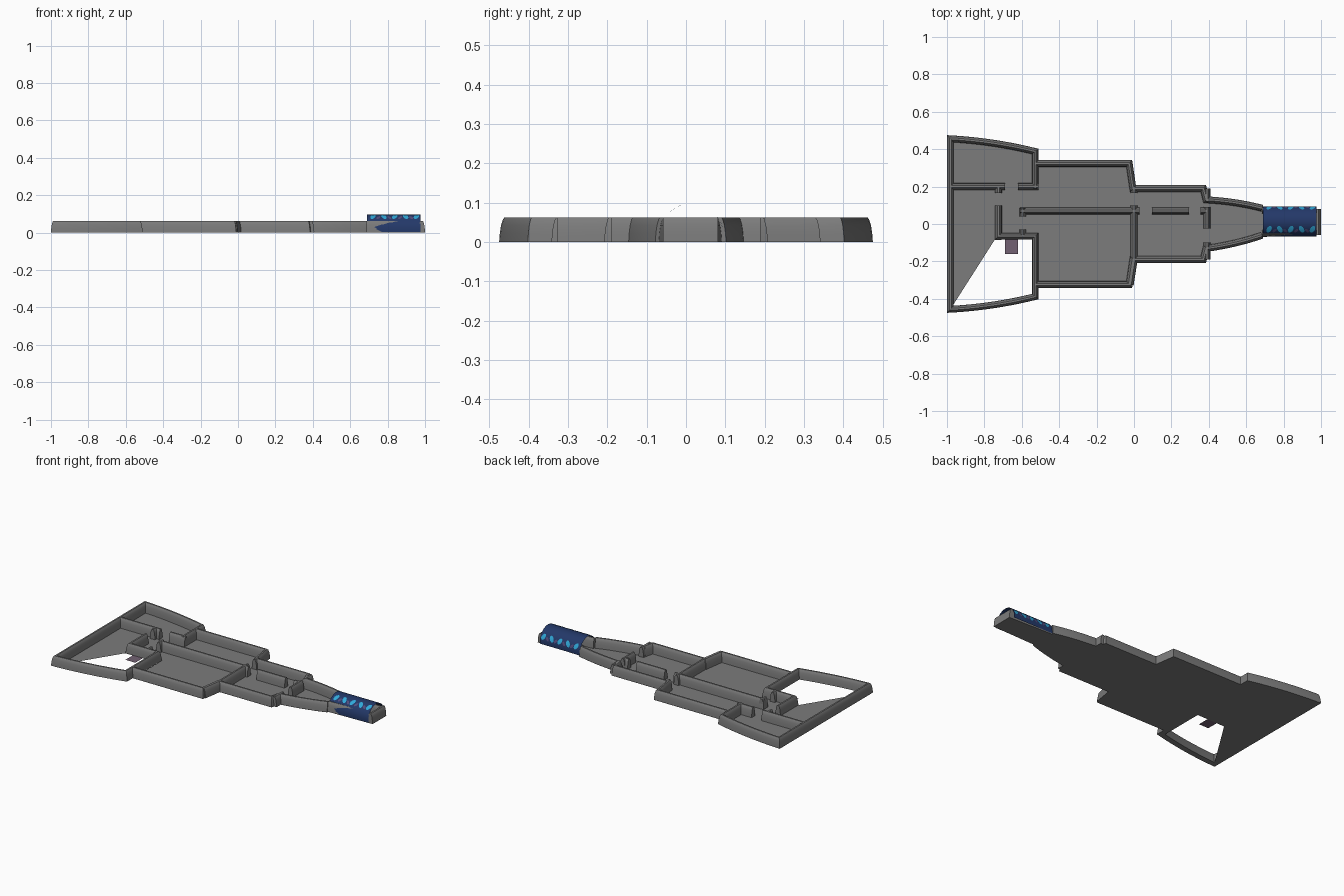
import bpy, bmesh, math
from mathutils import Vector

if "Cube" in bpy.data.objects:
    bpy.data.objects.remove(bpy.data.objects["Cube"])


def material(name, rgb):
    m = bpy.data.materials.new(name)
    m.diffuse_color = (*rgb, 1)
    m.use_nodes = True
    m.node_tree.nodes["Principled BSDF"].inputs["Base Color"].default_value = m.diffuse_color
    return m


GREY = material("hull grey", (0.2, 0.2, 0.2))
NAVY = material("navy blue", (0.017, 0.04, 0.14))
CYAN = material("bright cyan", (0.03, 0.4, 0.7))
PURPLE = material("dusty purple", (0.17, 0.12, 0.17))
VIOLET = material("dull violet", (0.09, 0.07, 0.2))


def finish(name, bm, mat, smooth=True, recalc=True):
    if recalc:
        bmesh.ops.recalc_face_normals(bm, faces=bm.faces[:])
    me = bpy.data.meshes.new(name)
    bm.to_mesh(me)
    bm.free()
    me.materials.append(mat)
    if smooth:
        me.polygons.foreach_set("use_smooth", [True] * len(me.polygons))
        me.set_sharp_from_angle(angle=math.radians(35))
    ob = bpy.data.objects.new(name, me)
    bpy.context.collection.objects.link(ob)
    return ob


# rounded, tapering wall section: (half width, height)
HALF = [(0.018, 0.0008), (0.0165, 0.022), (0.0135, 0.043), (0.009, 0.058), (0.005, 0.063)]
SECTION = HALF + [(-w, z) for w, z in reversed(HALF)]


def sweep(bm, pts, shift=0.0):
    """Sweep the wall section along a plan path with mitred corners."""
    pts = [Vector(p) for p in pts]
    rings = []
    for i, p in enumerate(pts):
        dirs = []
        if i > 0:
            dirs.append((p - pts[i - 1]).normalized())
        if i < len(pts) - 1:
            dirs.append((pts[i + 1] - p).normalized())
        normals = [Vector((-d.y, d.x)) for d in dirs]
        n = sum(normals, Vector((0, 0))).normalized()
        n /= max(n.dot(normals[0]), 0.4)
        ring = []
        for w, z in SECTION:
            q = p + n * (w + shift)
            ring.append(bm.verts.new((q.x, q.y, z)))
        rings.append(ring)
    k = len(SECTION)
    for a, b in zip(rings, rings[1:]):
        for j in range(k):
            bm.faces.new((a[j], a[(j + 1) % k], b[(j + 1) % k], b[j]))
    bm.faces.new(rings[0])
    bm.faces.new(rings[-1])


def curve(a, c, b, n=10):
    a, b, c = Vector(a), Vector(b), Vector(c)
    return [tuple(a * (1 - t) ** 2 + c * 2 * t * (1 - t) + b * t * t)
            for t in [i / n for i in range(n + 1)]]


def side(s):
    """Outer edge of one half of the plan, s = 1 or -1."""
    wing = curve((-1, 0.475), (-0.75, 0.463), (-0.51, 0.402))
    nose = curve((0.40, 0.147), (0.55, 0.132), (0.69, 0.09))
    pts = [(-1, 0)] + wing + [(-0.51, 0.342), (-0.01, 0.342), (0.01, 0.208),
                              (0.385, 0.208)] + nose
    pts = [(x, s * y + (0.012 * (x - 0.4) / 0.29 if x > 0.4 else 0)) for x, y in pts]
    return pts


# outer hull walls
bm = bmesh.new()
for s in (1, -1):
    sweep(bm, side(s), -0.018 * s)
finish("outer_walls", bm, GREY)

# narrow tip: side walls under the canopy and the end wall
bm = bmesh.new()
for s in (1, -1):
    sweep(bm, [(0.685, 0.011 + s * 0.062), (0.985, 0.011 + s * 0.052)])
sweep(bm, [(0.982, -0.059), (0.982, 0.081)])
finish("tip_walls", bm, GREY)

# inner partition walls
bm = bmesh.new()
PARTITIONS = [
    [(-0.985, 0.2), (-0.69, 0.2)],
    [(-0.62, 0.2), (-0.51, 0.2)],
    [(-0.528, 0.385), (-0.528, 0.19)],
    [(-0.725, 0.2), (-0.725, 0.165)],
    [(-0.725, 0.1), (-0.725, -0.065), (-0.528, -0.065), (-0.528, -0.385)],
    [(-0.595, 0.085), (-0.595, 0.04)],
    [(-0.595, -0.03), (-0.595, -0.06)],
    [(-0.61, 0.07), (0.03, 0.07)],
    [(0.095, 0.07), (0.295, 0.07)],
    [(0.355, 0.07), (0.39, 0.07)],
    [(0.0, 0.2), (0.0, 0.165)],
    [(0.0, 0.1), (0.0, -0.2), (-0.02, -0.325)],
    [(0.39, 0.19), (0.39, 0.12)],
    [(0.39, 0.09), (0.39, -0.025)],
    [(0.39, -0.1), (0.39, -0.19)],
]
for path in PARTITIONS:
    sweep(bm, path)
finish("partition_walls", bm, GREY)

# floor: one thin sheet, with the missing area in the front left wing
bm = bmesh.new()


def sheet(pts, z=0.0):
    f = bm.faces.new([bm.verts.new((x, y, z)) for x, y in pts])
    f.normal_update()
    if f.normal.z < 0:
        f.normal_flip()


top, low = side(1), side(-1)
sheet(top[1:12] + [(-0.51, -0.08), (-0.745, -0.085), (-0.965, -0.43), (-1, -0.474)])
sheet([(-0.51, 0.342), (-0.01, 0.342), (0.01, 0.208), (0.01, -0.208), (-0.01, -0.342), (-0.51, -0.342)])
sheet([(0.01, 0.208), (0.385, 0.208), (0.4, 0.147), (0.4, -0.147), (0.385, -0.208), (0.01, -0.208)])
sheet(top[-11:] + low[:-12:-1])
sheet([(0.69, 0.09), (1, 0.08), (1, -0.058), (0.69, -0.068)])
bmesh.ops.triangulate(bm, faces=bm.faces[:])
finish("floor", bm, GREY, smooth=False, recalc=False)

# loose floor plate at the edge of the opening
bm = bmesh.new()
sheet([(-0.69, -0.08), (-0.62, -0.08), (-0.62, -0.16), (-0.69, -0.16)], 0.001)
finish("loose_plate", bm, PURPLE, smooth=False, recalc=False)

# arched canopy over the tip: an open sheet
CY, CZ, R = 0.014, 0.017, 0.08


def arch(x, deg, r=R):
    a = math.radians(deg)
    return (x, CY + r * math.cos(a), CZ + r * math.sin(a))


bm = bmesh.new()
ends = []
for x in (0.69, 0.975):
    row = [(x, CY + R, 0.004)] + [arch(x, 180 * i / 20) for i in range(21)] + [(x, CY - R, 0.004)]
    ends.append([bm.verts.new(p) for p in row])
for i in range(22):
    bm.faces.new((ends[0][i], ends[1][i], ends[1][i + 1], ends[0][i + 1]))
finish("canopy", bm, NAVY, recalc=False)


# painted spots on the canopy
def spots(name, mat, rows, xs, rx, r):
    global bm
    bm = bmesh.new()
    for deg, rdeg in rows:
        for i, x in enumerate(xs):
            lean = 0.006 if i % 2 else -0.006
            ring = []
            for k in range(10):
                t = 2 * math.pi * k / 10
                ring.append(bm.verts.new(arch(x + rx * math.cos(t) + lean * math.sin(t),
                                              deg + rdeg * math.sin(t), r)))
            c = bm.verts.new(arch(x, deg, r))
            for k in range(10):
                bm.faces.new((c, ring[k], ring[(k + 1) % 10]))
    finish(name, mat=mat, bm=bm, recalc=False)


XS = [0.722 + 0.058 * i for i in range(5)]
spots("cyan_spots", CYAN, [(25, 14), (122, 15)], XS, 0.014, R + 0.0015)
spots("violet_spots", VIOLET, [(20, 9), (128, 9)], [x + 0.029 for x in XS[:4]], 0.009, R + 0.0012)
